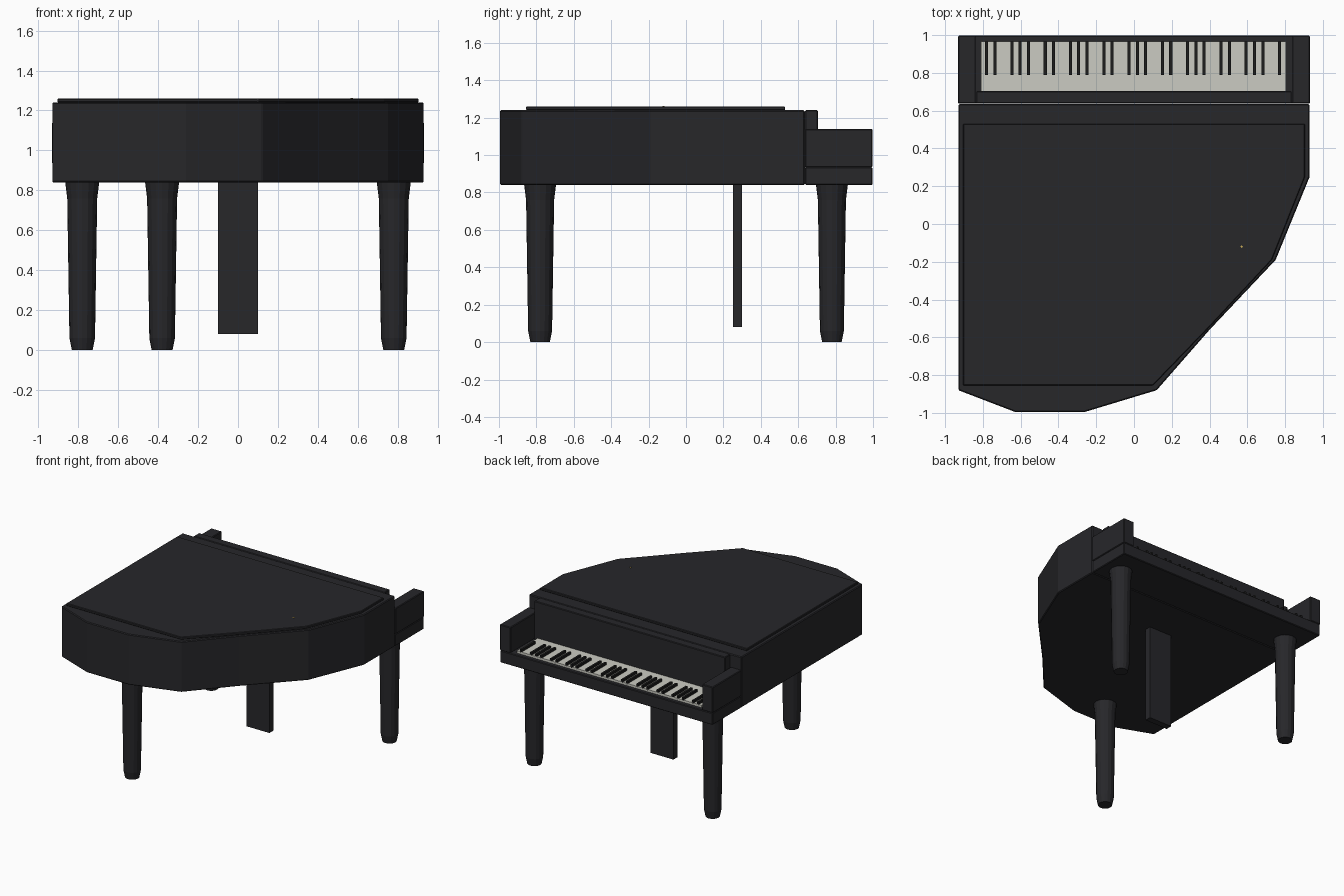
import bpy, bmesh
from mathutils import Matrix

if "Cube" in bpy.data.objects:
    bpy.data.objects.remove(bpy.data.objects["Cube"])


def material(name, color):
    m = bpy.data.materials.new(name)
    m.diffuse_color = (*color, 1)
    m.use_nodes = True
    m.node_tree.nodes["Principled BSDF"].inputs["Base Color"].default_value = m.diffuse_color
    return m


BLACK = material("black_lacquer", (0.02, 0.02, 0.023))
EBONY = material("ebony", (0.012, 0.012, 0.012))
IVORY = material("ivory", (0.6, 0.6, 0.54))
BRASS = material("brass", (0.6, 0.42, 0.1))


def finish(name, bm, mat, bevel=0.0):
    bmesh.ops.recalc_face_normals(bm, faces=bm.faces)
    me = bpy.data.meshes.new(name)
    bm.to_mesh(me)
    bm.free()
    me.materials.append(mat)
    ob = bpy.data.objects.new(name, me)
    bpy.context.collection.objects.link(ob)
    if bevel:
        mod = ob.modifiers.new("edge_bevel", 'BEVEL')
        mod.width = bevel
        mod.segments = 1
    return ob


def add_box(bm, x0, x1, y0, y1, z0, z1):
    mat = (Matrix.Translation(((x0 + x1) / 2, (y0 + y1) / 2, (z0 + z1) / 2))
           @ Matrix.Diagonal((x1 - x0, y1 - y0, z1 - z0, 1)))
    bmesh.ops.create_cube(bm, size=1, matrix=mat)


def box(name, *dims, mat=BLACK, bevel=0.005):
    bm = bmesh.new()
    add_box(bm, *dims)
    return finish(name, bm, mat, bevel)


def slab(name, outline, z0, z1, bevel):
    bm = bmesh.new()
    face = bm.faces.new([bm.verts.new((x, y, z0)) for x, y in outline])
    top = bmesh.ops.extrude_face_region(bm, geom=[face])["geom"]
    bmesh.ops.translate(bm, vec=(0, 0, z1 - z0),
                        verts=[v for v in top if isinstance(v, bmesh.types.BMVert)])
    # the extruded region drops its source face, so close the underside
    bmesh.ops.holes_fill(bm, edges=[e for e in bm.edges if e.is_boundary])
    return finish(name, bm, BLACK, bevel)


def turned(name, profile, x, y, mat, sides=16):
    bm = bmesh.new()
    verts = [bm.verts.new((r, 0, z)) for r, z in profile]
    edges = [bm.edges.new(p) for p in zip(verts, verts[1:])]
    bmesh.ops.spin(bm, geom=verts + edges, cent=(0, 0, 0), axis=(0, 0, 1),
                   angle=6.283185307, steps=sides)
    bmesh.ops.remove_doubles(bm, verts=bm.verts, dist=0.0002)
    bmesh.ops.holes_fill(bm, edges=[e for e in bm.edges if e.is_boundary])
    ob = finish(name, bm, mat)
    ob.location = (x, y, 0)
    return ob


# Case and lid
slab("case", [(-0.93, 0.635), (0.93, 0.635), (0.93, 0.25), (0.75, -0.19),
              (0.40, -0.56), (0.12, -0.88), (-0.26, -0.995), (-0.63, -0.995),
              (-0.93, -0.88)], 0.84, 1.24, 0.006)
slab("lid", [(-0.905, 0.53), (0.905, 0.53), (0.905, 0.25), (0.73, -0.19),
             (0.39, -0.555), (0.10, -0.855), (-0.905, -0.855)], 1.24, 1.26, 0.004)

# Keyboard surround
box("key_bed", -0.93, 0.93, 0.637, 0.997, 0.84, 0.935)
box("fallboard", -0.835, 0.835, 0.637, 0.705, 0.93, 1.24)
for side, x in (("left", -0.885), ("right", 0.885)):
    box(side + "_cheek_block", x - 0.047, x + 0.047, 0.637, 0.997, 0.935, 1.14)

# White keys as one bank, black keys in groups of two and three
box("white_keys", -0.81, 0.805, 0.70, 0.965, 0.93, 0.953, mat=IVORY, bevel=0)
bm = bmesh.new()
for i in range(36):
    if i % 7 in (0, 1, 3, 4, 5):
        x = -0.78 + i * 0.0443
        add_box(bm, x - 0.008, x + 0.008, 0.79, 0.965, 0.945, 0.972)
finish("black_keys", bm, EBONY)

# Turned legs
leg = [(0.052, 0), (0.064, 0.06), (0.075, 0.76), (0.085, 0.84)]
for name, x, y in (("tail_leg", -0.38, -0.78), ("left_leg", -0.78, 0.78),
                   ("right_leg", 0.78, 0.78)):
    turned(name, leg, x, y, BLACK)

# Pedal support and lid peg
box("pedal_support", -0.10, 0.10, 0.25, 0.30, 0.08, 0.845, bevel=0)
turned("lid_peg", [(0.006, 1.25), (0.006, 1.263)], 0.57, -0.12, BRASS, 8)
